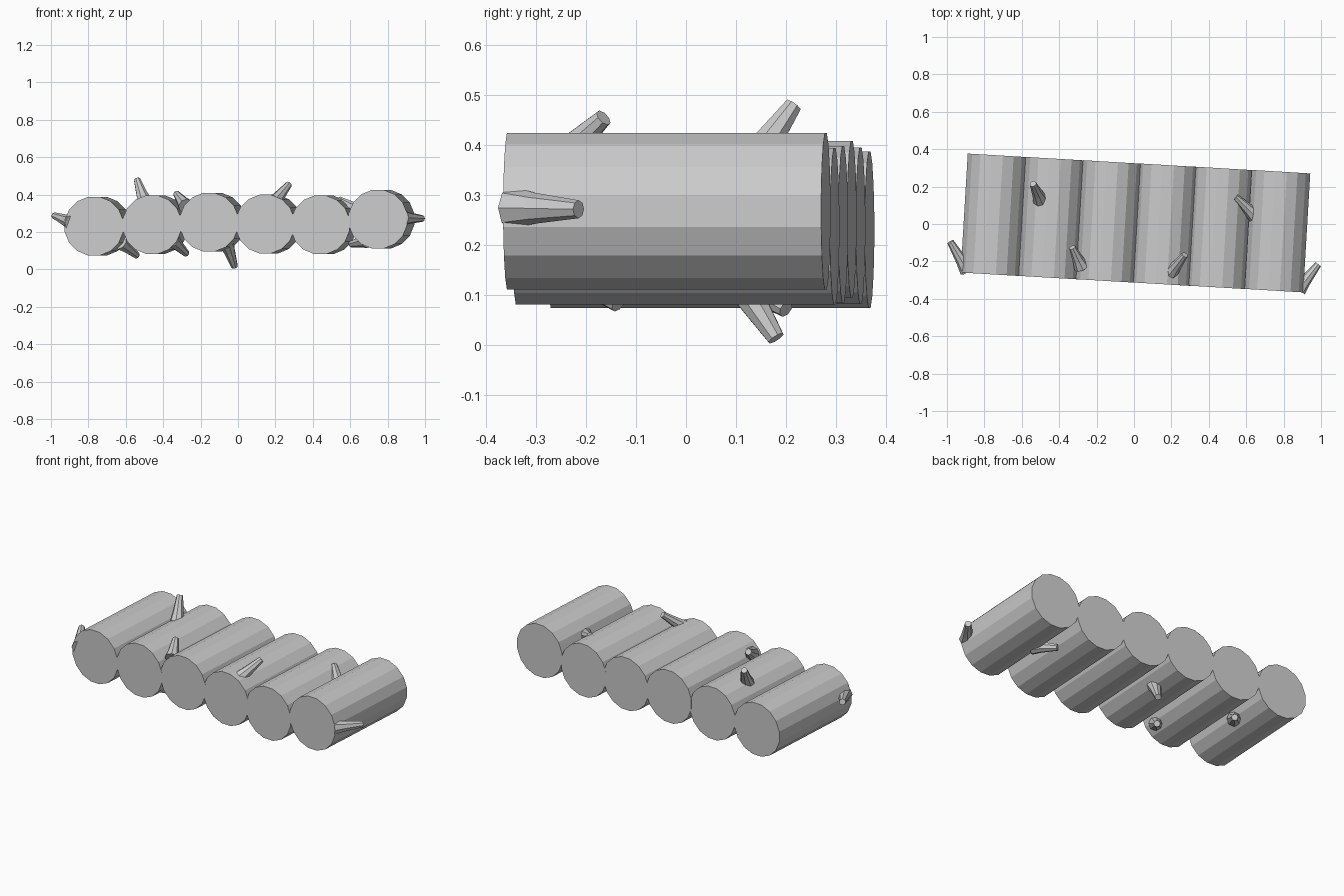
import bpy, bmesh
from math import radians, cos, sin, pi
from mathutils import Vector

if "Cube" in bpy.data.objects:
    bpy.data.objects.remove(bpy.data.objects["Cube"])

YAW = radians(3.4)
AXIS = Vector((sin(YAW), cos(YAW), 0))
LENGTH = 0.637


def tube(name, points, radii, sides, offset=0.0):
    """Faceted closed tube through straight points with a radius at each."""
    bm = bmesh.new()
    axis = (points[-1] - points[0]).normalized()
    ref = Vector((0, 0, 1)) if abs(axis.z) < 0.9 else Vector((1, 0, 0))
    u = ref.cross(axis).normalized()
    v = axis.cross(u)
    rings = []
    for p, r in zip(points, radii):
        angles = [2 * pi * (i + offset) / sides for i in range(sides)]
        rings.append([bm.verts.new(p + r * (cos(a) * u + sin(a) * v)) for a in angles])
    for a, b in zip(rings, rings[1:]):
        for i in range(sides):
            j = (i + 1) % sides
            bm.faces.new((a[i], a[j], b[j], b[i]))
    bm.faces.new(rings[0][::-1])
    bm.faces.new(rings[-1])
    bmesh.ops.recalc_face_normals(bm, faces=bm.faces)
    mesh = bpy.data.meshes.new(name)
    bm.to_mesh(mesh)
    bm.free()
    ob = bpy.data.objects.new(name, mesh)
    bpy.context.collection.objects.link(ob)
    return ob


# Six logs side by side: front-end centre x and z
logs = [(-0.770, 0.231), (-0.460, 0.239), (-0.155, 0.252),
        (0.145, 0.242), (0.440, 0.238), (0.748, 0.268)]
for n, (x, z) in enumerate(logs, 1):
    start = Vector((x, -0.26 - 0.0577 * (x + 0.92), z))
    tube(f"log_{n}", [start, start + AXIS * LENGTH], [0.16, 0.16], 16, 0.5)

# Cut branch stubs, all leaning towards the back: base, tip
stubs = [
    ((-0.89, -0.25, 0.25), (-0.982, -0.095, 0.287)),
    ((-0.50, 0.13, 0.36), (-0.540, 0.215, 0.480)),
    ((-0.28, -0.23, 0.34), (-0.330, -0.125, 0.405)),
    ((0.19, -0.27, 0.355), (0.272, -0.165, 0.455)),
    ((0.65, 0.04, 0.31), (0.542, 0.145, 0.372)),
    ((0.88, -0.35, 0.275), (0.985, -0.215, 0.272)),
    ((-0.06, 0.10, 0.14), (-0.018, 0.18, 0.014)),
    ((-0.63, 0.09, 0.145), (-0.540, 0.20, 0.073)),
    ((-0.35, -0.23, 0.155), (-0.275, -0.135, 0.083)),
    ((0.69, -0.03, 0.155), (0.605, 0.08, 0.135)),
]
for n, (base, tip) in enumerate(stubs, 1):
    b, t = Vector(base), Vector(tip)
    tube(f"branch_stub_{n}", [b, b.lerp(t, 0.35), t], [0.042, 0.031, 0.018], 8)
